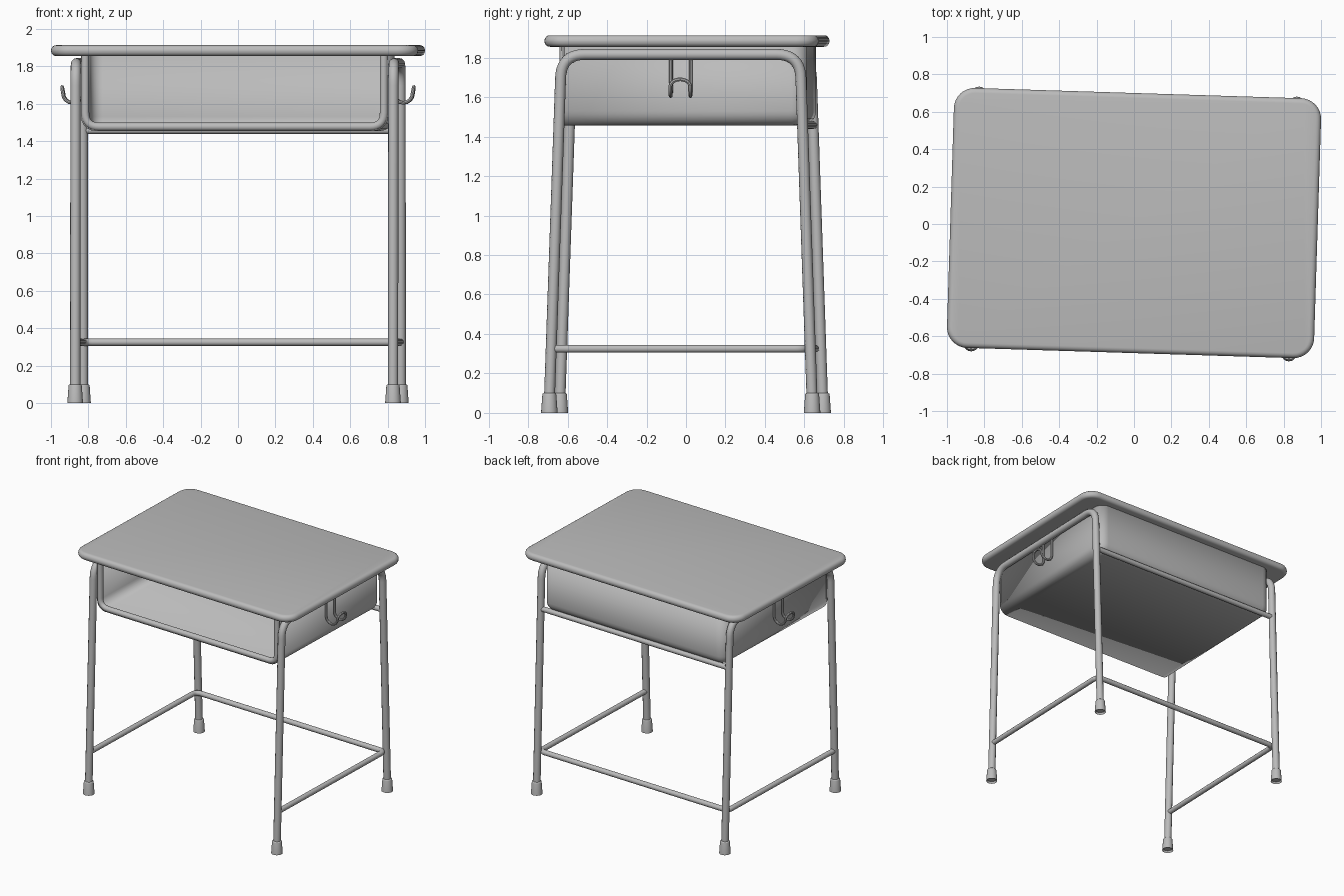
import bpy, bmesh, math
from mathutils import Vector, Matrix

cube = bpy.data.objects.get("Cube")
if cube:
    bpy.data.objects.remove(cube, do_unlink=True)

TURN = math.radians(-1.8)      # the whole desk stands slightly turned
LEG_X, FOOT_Y, SHOULDER_Y, RAIL_Z = 0.85, 0.667, 0.605, 1.816

grey = bpy.data.materials.new("plain grey")
grey.use_nodes = True
grey.diffuse_color = (0.5, 0.5, 0.5, 1)
grey.node_tree.nodes["Principled BSDF"].inputs["Base Color"].default_value = (0.5, 0.5, 0.5, 1)


def finish(name, mesh):
    mesh.materials.clear()
    mesh.materials.append(grey)
    obj = bpy.data.objects.new(name, mesh)
    bpy.context.collection.objects.link(obj)
    obj.rotation_euler.z = TURN
    bpy.ops.object.select_all(action='DESELECT')
    obj.select_set(True)
    bpy.context.view_layer.objects.active = obj
    bpy.ops.object.shade_smooth_by_angle(angle=math.radians(40))
    return obj


def from_bmesh(name, bm):
    mesh = bpy.data.meshes.new(name)
    bm.to_mesh(mesh)
    bm.free()
    return finish(name, mesh)


def fillet(points, radius, steps=8):
    """Round the inner corners of a path with quadratic arcs."""
    pts = [Vector(p) for p in points]
    out = [pts[0]]
    for a, b, c in zip(pts, pts[1:], pts[2:]):
        s = b + (a - b).normalized() * radius
        e = b + (c - b).normalized() * radius
        for i in range(steps + 1):
            t = i / steps
            out.append(s * (1 - t) ** 2 + b * 2 * t * (1 - t) + e * t * t)
    return out + [pts[-1]]


def tube(name, path, radius, sides=4):
    curve = bpy.data.curves.new(name, 'CURVE')
    curve.dimensions = '3D'
    curve.bevel_depth = radius
    curve.bevel_resolution = sides
    curve.use_fill_caps = True
    spline = curve.splines.new('POLY')
    spline.points.add(len(path) - 1)
    for point, co in zip(spline.points, path):
        point.co = (*co, 1)
    temp = bpy.data.objects.new(name + "_path", curve)
    bpy.context.collection.objects.link(temp)
    graph = bpy.context.evaluated_depsgraph_get()
    mesh = bpy.data.meshes.new_from_object(temp.evaluated_get(graph))
    bpy.data.objects.remove(temp, do_unlink=True)
    return finish(name, mesh)


def block(x, y0, y1, z0, z1):
    bm = bmesh.new()
    bmesh.ops.create_cube(bm, size=1)
    bmesh.ops.scale(bm, vec=(2 * x, y1 - y0, z1 - z0), verts=bm.verts)
    bmesh.ops.translate(bm, vec=(0, (y0 + y1) / 2, (z0 + z1) / 2), verts=bm.verts)
    return bm


def bevel(bm, edges, width, segments):
    bmesh.ops.bevel(bm, geom=edges, offset=width, segments=segments,
                    profile=0.5, affect='EDGES', clamp_overlap=True)


# Tabletop: rounded corners, then rounded rim
bm = block(0.982, -0.69, 0.70, 1.855, 1.913)
bevel(bm, [e for e in bm.edges if abs(e.verts[0].co.z - e.verts[1].co.z) > 0.01], 0.11, 8)
bevel(bm, [e for e in bm.edges
           if any(abs(f.normal.z) > 0.9 for f in e.link_faces)], 0.027, 4)
from_bmesh("tabletop", bm)

# Book box: open at the front and under the tabletop
bm = block(0.82, -0.605, 0.636, 1.455, 1.857)
bm.normal_update()
bmesh.ops.delete(bm, geom=[f for f in bm.faces if f.normal.y < -0.5 or f.normal.z > 0.5],
                 context='FACES')
bevel(bm, [e for e in bm.edges if e.is_manifold], 0.075, 6)
box = from_bmesh("book_box", bm)
wall = box.modifiers.new("wall", 'SOLIDIFY')
wall.thickness = 0.015
wall.offset = -1

# Rolled lip around the box opening
lip = [(-0.799, -0.595, 1.857), (-0.799, -0.595, 1.477),
       (0.799, -0.595, 1.477), (0.799, -0.595, 1.857)]
tube("box_lip", fillet(lip, 0.075), 0.022)

for side, word in ((1, "left"), (-1, "right")):
    x = side * LEG_X

    # Side frame: two splayed legs and a top rail in one bent tube
    frame = [(x, -FOOT_Y, 0.03), (x, -SHOULDER_Y, RAIL_Z),
             (x, SHOULDER_Y, RAIL_Z), (x, FOOT_Y, 0.03)]
    tube(word + "_side_frame", fillet(frame, 0.12, 10), 0.0275)

    # Bag hook: two J wires joined by an arch
    def j_wire(y):
        arc = [(side * (0.885 + 0.05 * math.cos(a)), y, 1.655 + 0.05 * math.sin(a))
               for a in (math.pi * (1 + i / 8) for i in range(9))]
        return [(side * 0.835, y, 1.81)] + arc
    arch = [(side * (0.935 + 0.006 * math.sin(a)), -0.05 * math.cos(a), 1.655 + 0.035 * math.sin(a))
            for a in (math.pi * i / 10 for i in range(1, 10))]
    tube(word + "_bag_hook", j_wire(-0.05) + arch + j_wire(0.05)[::-1], 0.0095, 2)

    # Rubber feet with a hollow underside
    for end, where in ((-1, "front"), (1, "back")):
        bm = bmesh.new()
        bmesh.ops.create_cone(bm, cap_ends=True, segments=20, radius1=0.042,
                              radius2=0.035, depth=0.1)
        bm.normal_update()
        top = [f for f in bm.faces if f.normal.z > 0.9]
        base = [f for f in bm.faces if f.normal.z < -0.9]
        bmesh.ops.inset_region(bm, faces=base, thickness=0.008)
        bmesh.ops.translate(bm, vec=(0, 0, 0.015), verts=base[0].verts)
        bevel(bm, list(top[0].edges), 0.007, 3)
        bmesh.ops.translate(bm, vec=(x, end * (FOOT_Y - 0.001), 0.05), verts=bm.verts)
        from_bmesh(f"{where}_{word}_foot", bm)

# Low stretcher: U shape along both sides and the back
low = [(-LEG_X, -0.655, 0.325), (-LEG_X, 0.63, 0.325),
       (LEG_X, 0.63, 0.325), (LEG_X, -0.655, 0.325)]
tube("low_stretcher", fillet(low, 0.05), 0.02)

# Back bar under the box
tube("back_bar", [(-LEG_X - 0.015, 0.618, 1.458), (LEG_X + 0.015, 0.618, 1.458)], 0.02)
